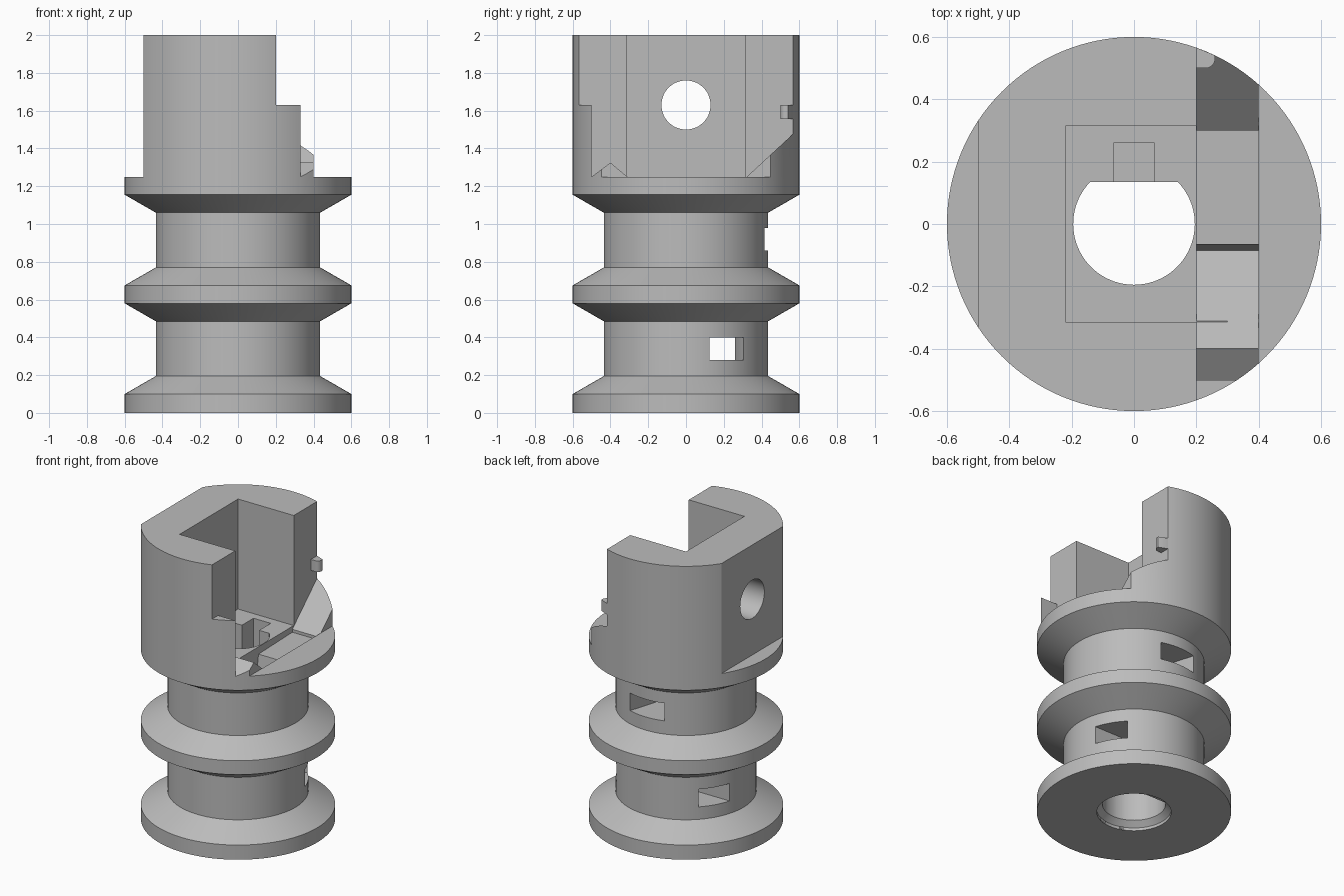
import bpy
import bmesh
import math
from mathutils import Vector

old = bpy.data.objects.get("Cube")
if old:
    bpy.data.objects.remove(old, do_unlink=True)

grey = bpy.data.materials.new("plain_grey")
grey.use_nodes = True
colour = (0.5, 0.5, 0.5, 1)
grey.diffuse_color = colour
grey.node_tree.nodes["Principled BSDF"].inputs["Base Color"].default_value = colour


def make_object(name, bm):
    bmesh.ops.recalc_face_normals(bm, faces=bm.faces)
    mesh = bpy.data.meshes.new(name)
    bm.to_mesh(mesh)
    bm.free()
    mesh.materials.append(grey)
    obj = bpy.data.objects.new(name, mesh)
    bpy.context.collection.objects.link(obj)
    return obj


def prism(name, axis, points, low, high):
    """Extrude a flat outline along x, y or z; outline uses the other two axes in order."""
    place = {"x": lambda a, b, t: (t, a, b),
             "y": lambda a, b, t: (a, t, b),
             "z": lambda a, b, t: (a, b, t)}[axis]
    bm = bmesh.new()
    face = bm.faces.new([bm.verts.new(place(a, b, low)) for a, b in points])
    grown = bmesh.ops.extrude_face_region(bm, geom=[face])["geom"]
    moved = [v for v in grown if isinstance(v, bmesh.types.BMVert)]
    bmesh.ops.translate(bm, verts=moved, vec=Vector(place(0, 0, high - low)))
    return make_object(name, bm)


def lathe(name, profile, steps):
    """Turn a radius/height profile about z."""
    bm = bmesh.new()
    verts = [bm.verts.new((r, 0, z)) for r, z in profile]
    edges = [bm.edges.new(pair) for pair in zip(verts, verts[1:])]
    bmesh.ops.spin(bm, geom=verts + edges, axis=(0, 0, 1), cent=(0, 0, 0),
                   angle=math.tau, steps=steps)
    bmesh.ops.remove_doubles(bm, verts=bm.verts, dist=0.0001)
    return make_object(name, bm)


def arc(radius, start, end, count, centre=(0, 0)):
    angles = [start + (end - start) * i / count for i in range(count + 1)]
    return [(centre[0] + radius * math.cos(a), centre[1] + radius * math.sin(a)) for a in angles]


def rect(a0, a1, b0, b1):
    return [(a0, b0), (a1, b0), (a1, b1), (a0, b1)]


# Turned spool body with two grooves and a tall head
body = lathe("spool_body", [
    (0, 0), (0.6, 0), (0.6, 0.1), (0.435, 0.195), (0.435, 0.485), (0.6, 0.58),
    (0.6, 0.675), (0.435, 0.77), (0.435, 1.06), (0.6, 1.155), (0.6, 2), (0, 2)], 128)

cutters = []

# Flat on the head and the cross hole through it
cutters.append(prism("flat_cut", "y", rect(-0.8, -0.5, 1.25, 2.2), -0.8, 0.8))
hole = arc(0.13, 0, math.tau, 48, (0, 1.63))[:-1]
cutters.append(prism("cross_hole", "x", hole, -0.8, 0))

# Square pocket in the head, open to one side
cutters.append(prism("pocket_cut", "z", rect(-0.22, 0.3, -0.315, 0.315), 1.25, 2.2))

# Side opening with ridge, trough and ramp, and the flat rim beside it
opening = [(-0.5, 1.25), (-0.4, 1.325), (-0.085, 1.06), (-0.065, 1.2), (0.3, 1.21),
           (0.3, 1.23), (0.7, 1.6), (0.7, 2.2), (-0.7, 2.2), (-0.7, 1.63), (-0.5, 1.63)]
cutters.append(prism("opening_cut", "x", opening, 0.2, 0.4))
cutters.append(prism("rim_cut", "x", rect(-0.7, 0.7, 1.25, 2.2), 0.4, 0.8))

# Shaft bore with one flat side, and its bottom chamfer
corner = math.asin(0.135 / 0.195)
cutters.append(prism("bore", "z", arc(0.195, math.pi - corner, math.tau + corner, 60), -0.2, 1.6))
cutters.append(lathe("bore_chamfer", [(0, -0.02), (0.23, -0.02), (0.23, 0.02), (0.19, 0.06), (0, 0.06)], 64))

# Nut slot beside the bore
cutters.append(prism("nut_slot", "z", rect(-0.065, 0.065, 0.12, 0.26), 0.86, 1.4))

# Cord holes in the two grooves
cutters.append(prism("upper_cord_hole", "z",
                     [(-0.065, 0.2), (0.065, 0.2), (0.13, 0.41), (0.13, 0.55), (-0.13, 0.55), (-0.13, 0.41)],
                     0.86, 0.98))
cutters.append(prism("lower_cord_hole", "z",
                     [(-0.6, 0.125), (0.6, 0.125), (0.6, 0.31), (0.32, 0.31), (0.2, 0.26),
                      (-0.2, 0.26), (-0.32, 0.31), (-0.6, 0.31)], 0.28, 0.4))

bpy.context.view_layer.objects.active = body
for cutter in cutters:
    mod = body.modifiers.new(cutter.name, "BOOLEAN")
    mod.operation = "DIFFERENCE"
    mod.solver = "EXACT"
    mod.object = cutter
    bpy.ops.object.modifier_apply(modifier=mod.name)
    bpy.data.objects.remove(cutter, do_unlink=True)

# Small catch on the back edge of the opening
nub = [(0.19, 0.5), *arc(0.03, -math.pi / 2, 0, 6, (0.23, 0.53)), (0.26, 0.541), (0.2, 0.566), (0.19, 0.566)]
catch = prism("catch_nub", "z", nub, 1.555, 1.63)

for obj in (body, catch):
    bpy.ops.object.select_all(action="DESELECT")
    obj.select_set(True)
    bpy.context.view_layer.objects.active = obj
    bpy.ops.object.shade_smooth_by_angle(angle=math.radians(25))
